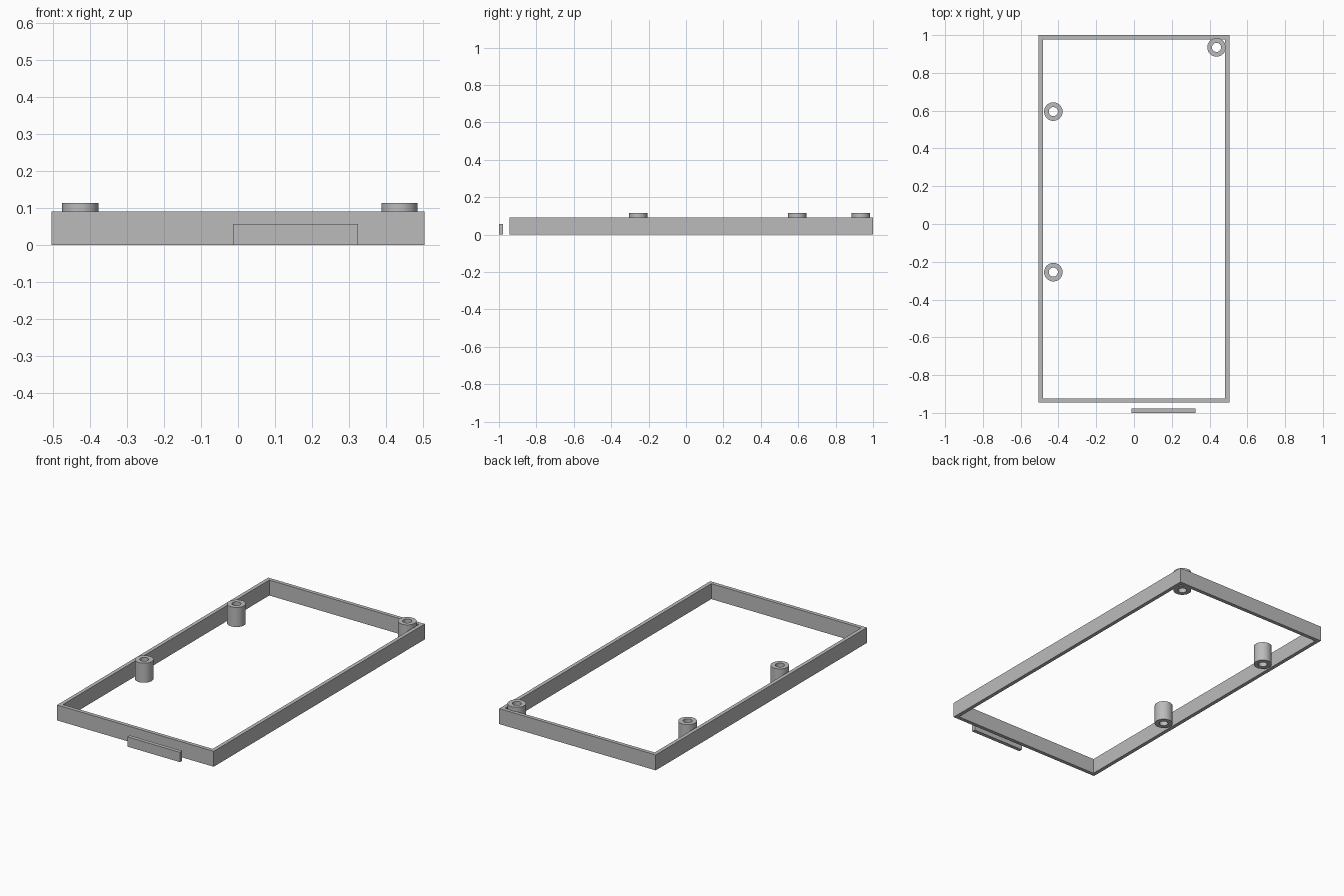
import bpy, bmesh, math

cube = bpy.data.objects.get("Cube")
if cube:
    bpy.data.objects.remove(cube, do_unlink=True)

grey = bpy.data.materials.new("plain grey")
grey.use_nodes = True
colour = (0.5, 0.5, 0.5, 1)
grey.diffuse_color = colour
grey.node_tree.nodes["Principled BSDF"].inputs["Base Color"].default_value = colour


def rectangle(x0, x1, y0, y1):
    return [(x0, y0), (x1, y0), (x1, y1), (x0, y1)]


def circle(x, y, radius, sides=48):
    angles = [2 * math.pi * i / sides for i in range(sides)]
    return [(x + radius * math.cos(a), y + radius * math.sin(a)) for a in angles]


def extrude(name, outer, height, inner=None):
    """Raise an outline from the ground, with an optional matching hole."""
    bm = bmesh.new()
    loops = [[[bm.verts.new((x, y, z)) for x, y in outline] for z in (0, height)]
             for outline in (outer, inner) if outline]
    count = len(outer)
    for low, high in loops:
        for i in range(count):
            j = (i + 1) % count
            bm.faces.new((low[i], low[j], high[j], high[i]))
    for level in (0, 1):
        if inner:
            a, b = loops[0][level], loops[1][level]
            for i in range(count):
                j = (i + 1) % count
                bm.faces.new((a[i], a[j], b[j], b[i]))
        else:
            bm.faces.new(loops[0][level])
    bmesh.ops.recalc_face_normals(bm, faces=bm.faces)
    mesh = bpy.data.meshes.new(name)
    bm.to_mesh(mesh)
    bm.free()
    mesh.materials.append(grey)
    obj = bpy.data.objects.new(name, mesh)
    bpy.context.collection.objects.link(obj)
    return obj


# Open rectangular wall
extrude("frame_wall", rectangle(-0.505, 0.505, -0.945, 1.0), 0.09,
        rectangle(-0.483, 0.483, -0.923, 0.978))

# Separate flat tab in front of the wall
extrude("front_tab", rectangle(-0.014, 0.325, -1.0, -0.978), 0.057)

# Hollow mounting posts
posts = {"front_right_post": (-0.427, -0.255),
         "back_right_post": (-0.427, 0.595),
         "back_left_post": (0.437, 0.935)}
for name, (x, y) in posts.items():
    post = extrude(name, circle(x, y, 0.049), 0.114, circle(x, y, 0.024))
    bpy.ops.object.select_all(action='DESELECT')
    post.select_set(True)
    bpy.context.view_layer.objects.active = post
    bpy.ops.object.shade_smooth_by_angle(angle=math.radians(30))
